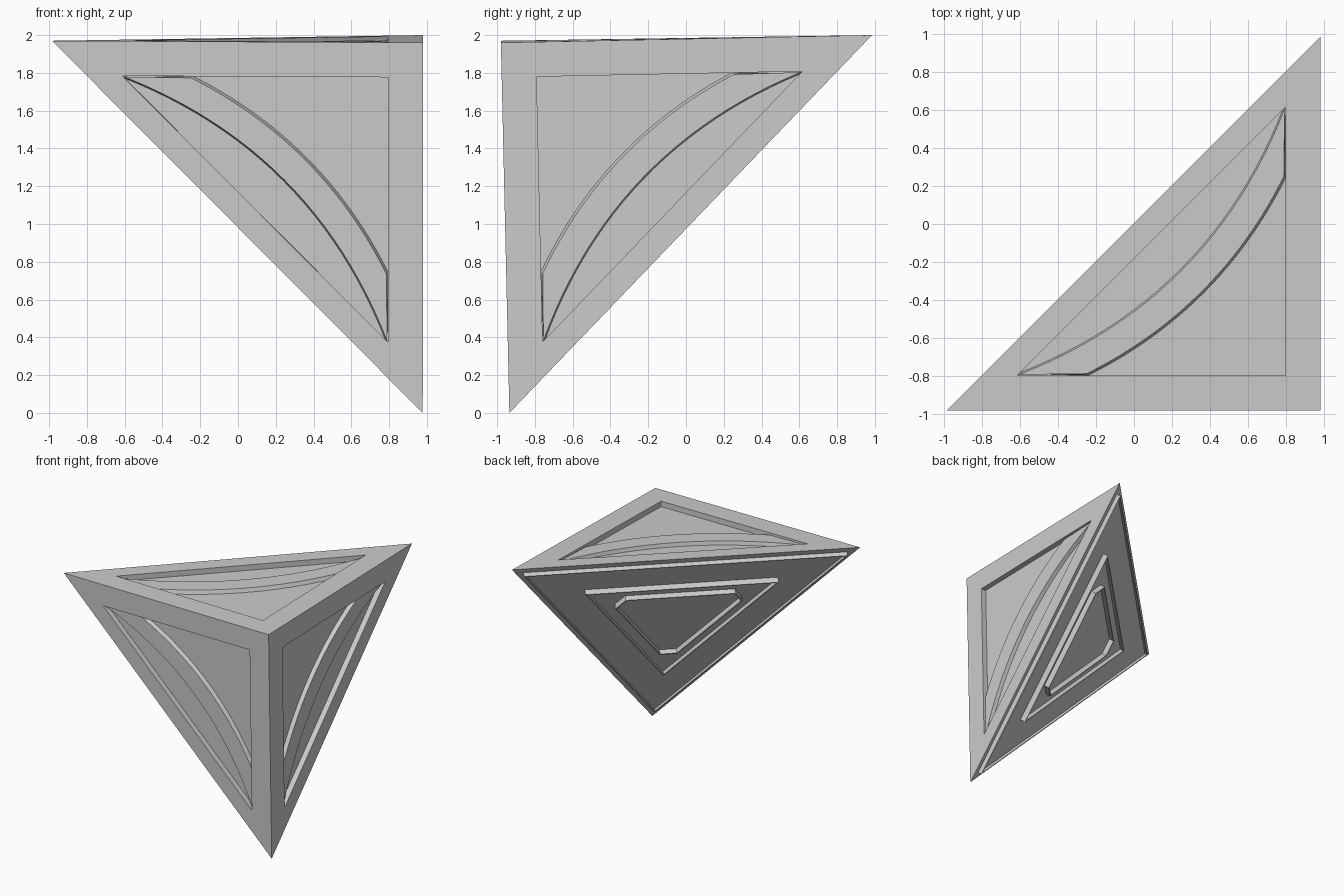
import bpy, bmesh
from mathutils import Vector

if "Cube" in bpy.data.objects:
    bpy.data.objects.remove(bpy.data.objects["Cube"])

# Corner-shaped tetrahedron: right-angle corner A and tips B, C, D
A = Vector((0.98, -0.98, 1.96))
B = Vector((-0.985, -0.98, 1.97))
C = Vector((0.978, -0.935, 0.0))
D = Vector((0.98, 0.985, 2.0))
CENTRE = (A + B + C + D) / 4
RECESS = 0.047


def mesh_object(name, polygons):
    bm = bmesh.new()
    for poly in polygons:
        bm.faces.new([bm.verts.new(p) for p in poly])
    bmesh.ops.remove_doubles(bm, verts=bm.verts, dist=1e-5)
    bmesh.ops.recalc_face_normals(bm, faces=bm.faces)
    me = bpy.data.meshes.new(name)
    bm.to_mesh(me)
    bm.free()
    ob = bpy.data.objects.new(name, me)
    bpy.context.collection.objects.link(ob)
    return ob


def sides(lo, hi):
    n = len(lo)
    return [(lo[i], lo[(i + 1) % n], hi[(i + 1) % n], hi[i]) for i in range(n)]


def outward(p, q, r):
    n = (q - p).cross(r - p).normalized()
    return n if n.dot(p - CENTRE) > 0 else -n


# Body with a triangular recess in each of the three right-angled faces
body = [(B, C, D)]
for name, P, Q in (("front", B, C), ("right", D, C), ("top", B, D)):
    n = outward(A, P, Q)

    def at(u, v, h):
        return A + (P - A) * u + (Q - A) * v + n * h

    corners = ((0.094, 0.094), (0.81, 0.094), (0.094, 0.81))
    rim = [at(u, v, 0) for u, v in corners]
    floor = [at(u, v, -RECESS) for u, v in corners]
    body += sides([A, P, Q], rim) + sides(rim, floor) + [floor]

    # Curved raised band crossing the recess
    def arc(s0, k, dmax, h, steps=24):
        pts = []
        for i in range(steps + 1):
            d = dmax * (2 * i / steps - 1)
            s = s0 + k * d * d
            pts.append(at((s + d) / 2, (s - d) / 2, h))
        return pts

    def outline(s_in, s_out, h):
        return arc(s_out, 0.31, 0.71, h) + arc(s_in, 0.317, 0.527, h)[::-1]

    lo = outline(0.626, 0.752, -RECESS - 0.002)
    hi = outline(0.636, 0.746, -0.015)
    mesh_object(name + "_curved_band", [lo, hi] + sides(lo, hi))
mesh_object("body", body)

# Nested trays with thin raised lips on the sloping back face
n = outward(B, C, D)
mid = (B + C + D) / 3


def tray(name, scale, base, lip, floor, cut=0.0):
    def ring(s, h):
        tri = [mid + (p - mid) * s + n * h for p in (B, C, D)]
        if not cut:
            return tri
        pts = []
        for i in range(3):
            p = tri[i]
            pts += [p.lerp(tri[i - 1], cut), p.lerp(tri[(i + 1) % 3], cut)]
        return pts

    rings = [ring(scale, base), ring(scale, lip),
             ring(scale - 0.01, lip), ring(scale - 0.01, floor)]
    polys = [rings[0], rings[3]]
    for a, b in zip(rings, rings[1:]):
        polys += sides(a, b)
    mesh_object(name, polys)


tray("back_outer_tray", 0.93, -0.003, 0.035, 0.014)
tray("back_middle_tray", 0.555, 0.012, 0.06, 0.028)
tray("back_inner_tray", 0.415, 0.026, 0.07, 0.03, 0.12)
